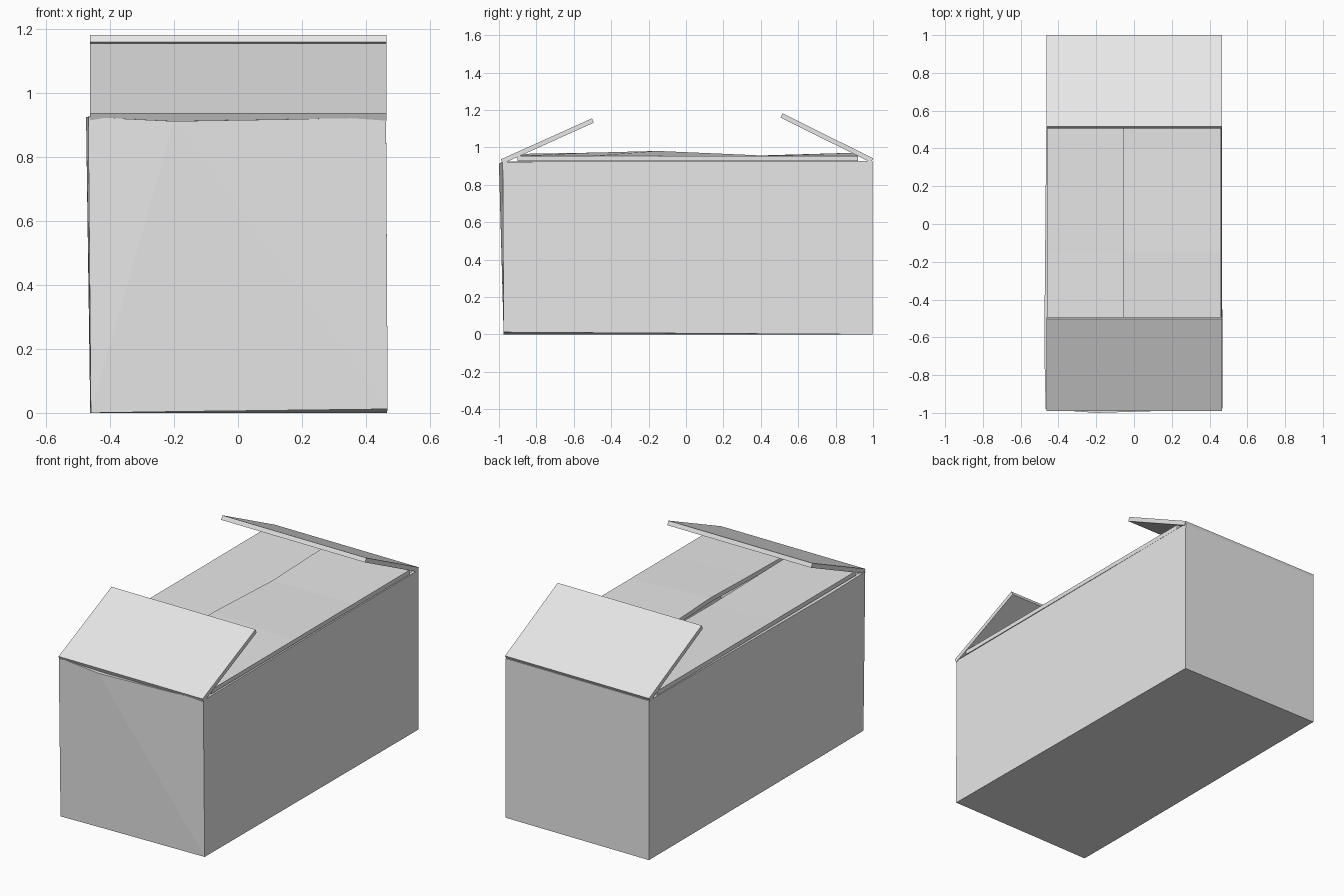
import bpy, bmesh
from mathutils import Vector

cube = bpy.data.objects.get("Cube")
if cube:
    bpy.data.objects.remove(cube, do_unlink=True)

card = bpy.data.materials.new("plain card")
card.use_nodes = True
card.diffuse_color = (0.8, 0.8, 0.8, 1)
card.node_tree.nodes["Principled BSDF"].inputs["Base Color"].default_value = (0.8, 0.8, 0.8, 1)

THICK = 0.025


def add_part(name, bm):
    bmesh.ops.recalc_face_normals(bm, faces=bm.faces)
    mesh = bpy.data.meshes.new(name)
    bm.to_mesh(mesh)
    bm.free()
    mesh.materials.append(card)
    obj = bpy.data.objects.new(name, mesh)
    bpy.context.collection.objects.link(obj)
    return obj


def slab(name, sections):
    """Loft a closed slab through a row of four-cornered sections."""
    bm = bmesh.new()
    rings = [[bm.verts.new(p) for p in s] for s in sections]
    for a, b in zip(rings, rings[1:]):
        for i in range(4):
            j = (i + 1) % 4
            bm.faces.new((a[i], a[j], b[j], b[i]))
    bm.faces.new(rings[0])
    bm.faces.new(rings[-1])
    return add_part(name, bm)


# Box body: open top, front and right walls pushed slightly out of shape
floor_ring = [(-0.46, -0.975, 0), (-0.2, -0.975, 0.004), (0.468, -0.975, 0.012),
              (0.465, 0.998, 0), (-0.46, 0.998, 0), (-0.462, -0.65, 0)]
rim_ring = [(-0.468, -0.98, 0.925), (-0.2, -1.0, 0.912), (0.463, -0.98, 0.923),
            (0.463, 0.998, 0.927), (-0.46, 0.998, 0.927), (-0.475, -0.65, 0.925)]
bm = bmesh.new()
low = [bm.verts.new(p) for p in floor_ring]
high = [bm.verts.new(p) for p in rim_ring]
for i in range(len(low)):
    j = (i + 1) % len(low)
    bm.faces.new((low[i], low[j], high[j], high[i]))
bm.faces.new(low)
bmesh.ops.triangulate(bm, faces=bm.faces)
body = add_part("box_body", bm)
shell = body.modifiers.new("card thickness", 'SOLIDIFY')
shell.thickness = THICK
shell.offset = -1


# Long top flaps: flat at the hinge, wavy where they meet
def long_flap(name, hinge_x, seam):
    sections = []
    for y, z in seam:
        outer, inner = Vector((hinge_x, y, 0.955)), Vector((-0.055, y, z))
        drop = Vector((0, 0, THICK))
        sections.append((outer, inner, inner - drop, outer - drop))
    slab(name, sections)


long_flap("left_long_flap", 0.46,
          [(-0.9, 0.965), (-0.5, 0.972), (-0.15, 0.981), (0.4, 0.957), (0.92, 0.972)])
long_flap("right_long_flap", -0.46,
          [(-0.9, 0.95), (-0.15, 0.938), (0.4, 0.942), (0.92, 0.95)])


# Short end flaps, standing half open
def end_flap(name, hinge, tip):
    hinge, tip = Vector((0, *hinge)), Vector((0, *tip))
    along = (tip - hinge).normalized()
    down = Vector((0, -along.z, along.y)) * THICK
    if down.z > 0:
        down = -down
    profile = (hinge, tip, tip + down, hinge + down)
    slab(name, [[p + Vector((x, 0, 0)) for p in profile] for x in (-0.462, 0.465)])


end_flap("front_end_flap", (-0.99, 0.936), (-0.503, 1.155))
end_flap("back_end_flap", (1.0, 0.942), (0.516, 1.182))
